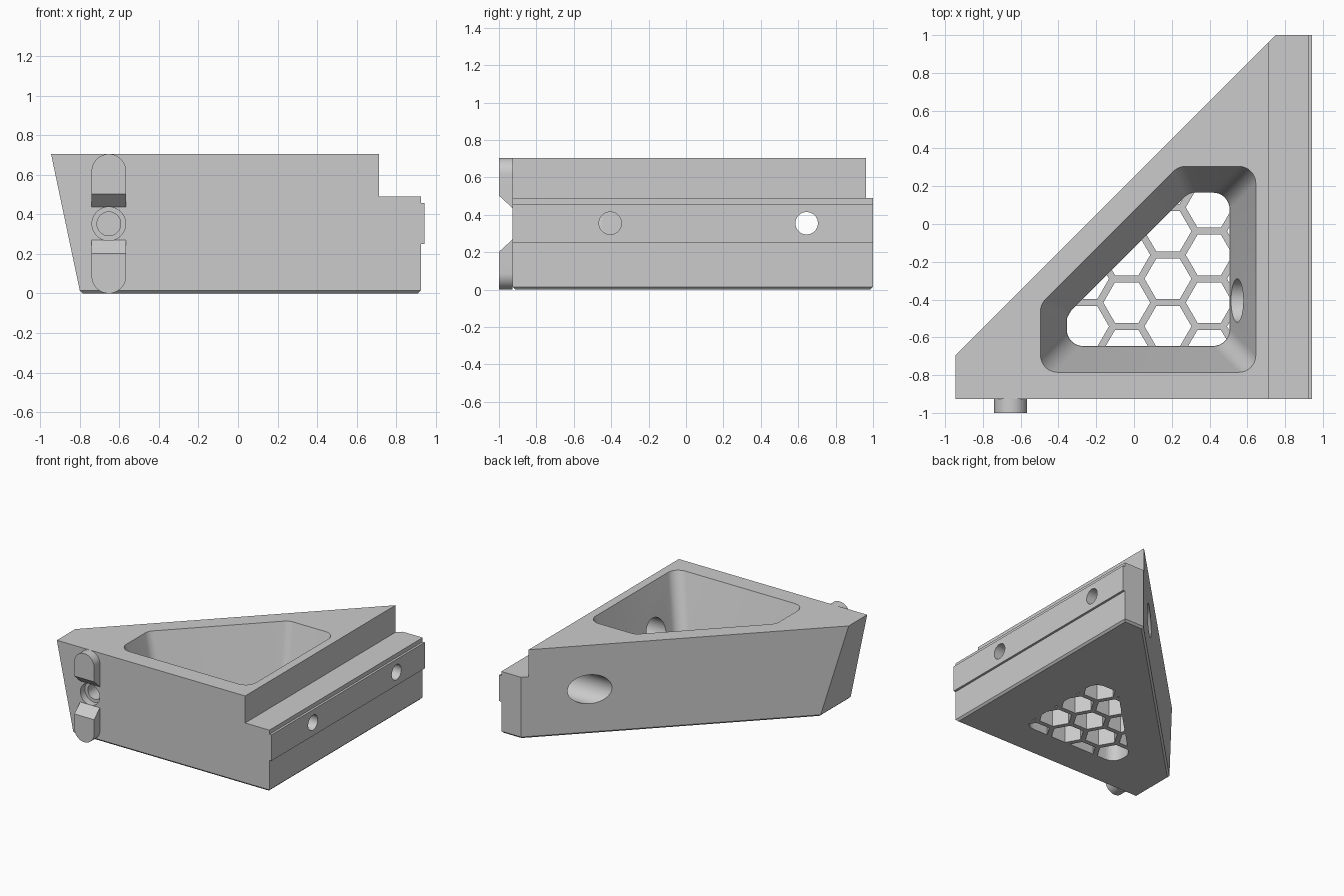
import bpy
import bmesh
from math import cos, sin, pi, tan, radians
from mathutils import Vector

cube = bpy.data.objects.get("Cube")
if cube:
    bpy.data.objects.remove(cube, do_unlink=True)

grey = bpy.data.materials.new("light_grey")
grey.use_nodes = True
grey.diffuse_color = (0.6, 0.6, 0.6, 1)
grey.node_tree.nodes["Principled BSDF"].inputs["Base Color"].default_value = (0.6, 0.6, 0.6, 1)


def loft(name, *stacks):
    """Closed solids, each skinned through a stack of matching rings."""
    bm = bmesh.new()
    for rings in stacks:
        loops = [[bm.verts.new(p) for p in ring] for ring in rings]
        n = len(loops[0])
        for a, b in zip(loops, loops[1:]):
            for i in range(n):
                j = (i + 1) % n
                bm.faces.new((a[i], a[j], b[j], b[i]))
        bm.faces.new(loops[0][::-1])
        bm.faces.new(loops[-1])
    bmesh.ops.recalc_face_normals(bm, faces=bm.faces)
    mesh = bpy.data.meshes.new(name)
    bm.to_mesh(mesh)
    bm.free()
    mesh.materials.append(grey)
    obj = bpy.data.objects.new(name, mesh)
    bpy.context.collection.objects.link(obj)
    return obj


def at_height(points, z):
    return [(p[0], p[1], z) for p in points]


def box(name, x0, x1, y0, y1, z0, z1):
    base = [(x0, y0), (x1, y0), (x1, y1), (x0, y1)]
    return loft(name, [at_height(base, z0), at_height(base, z1)])


def bore(name, axis, centre, steps, n=48):
    """Stepped round cutter along x or y; steps are (position, radius)."""
    rings = []
    for pos, r in steps:
        ring = []
        for i in range(n):
            u = centre[0] + r * cos(2 * pi * i / n)
            z = centre[1] + r * sin(2 * pi * i / n)
            ring.append((pos, u, z) if axis == "x" else (u, pos, z))
        rings.append(ring)
    return loft(name, rings)


def inset(points, d):
    """Move every side of a counter-clockwise convex outline inward."""
    pts = [Vector(p) for p in points]
    out = []
    for i, p in enumerate(pts):
        e1 = (p - pts[i - 1]).normalized()
        e2 = (pts[(i + 1) % len(pts)] - p).normalized()
        n1, n2 = Vector((-e1.y, e1.x)), Vector((-e2.y, e2.x))
        out.append(p + (n1 + n2) * d / (1 + n1.dot(n2)))
    return out


def rounded(points, r, steps=8):
    """Replace each corner of a convex outline with an arc."""
    pts = [Vector(p) for p in points]
    out = []
    for i, p in enumerate(pts):
        e1 = (p - pts[i - 1]).normalized()
        e2 = (pts[(i + 1) % len(pts)] - p).normalized()
        turn = e1.angle(e2)
        start = p - e1 * r * tan(turn / 2)
        normal = Vector((-e1.y, e1.x))
        for k in range(steps + 1):
            a = turn * k / steps
            out.append(start + e1 * r * sin(a) + normal * r * (1 - cos(a)))
    return out


def boolean(obj, cutter, operation="DIFFERENCE", keep=False):
    mod = obj.modifiers.new("cut", "BOOLEAN")
    mod.operation = operation
    mod.solver = "EXACT"
    mod.object = cutter
    deps = bpy.context.evaluated_depsgraph_get()
    mesh = bpy.data.meshes.new_from_object(obj.evaluated_get(deps))
    obj.modifiers.clear()
    obj.data = mesh
    if not keep:
        bpy.data.objects.remove(cutter, do_unlink=True)


HEIGHT, FRONT, SIDE = 0.705, -0.927, 0.925


# Wedge body: sloped left end and a small chamfer round the base
def footprint(left):
    return [(left, FRONT), (SIDE, FRONT), (SIDE, 1), (0.75, 1), (left, left + 0.25)]


low = footprint(-0.80)
body = loft("wedge_body", [at_height(inset(low, 0.015), 0), at_height(low, 0.015),
                           at_height(footprint(-0.945), HEIGHT)])
boolean(body, box("step_cutter", 0.712, 1.2, -1.2, 1.2, 0.49, 1))

# Tapered pocket above a thick floor
FLOOR = 0.22
rim = [(-0.495, -0.785), (0.645, -0.785), (0.645, 0.305), (0.235, 0.305), (-0.495, -0.425)]
base = inset(rim, 0.137)
slope = 0.137 / (HEIGHT - FLOOR)
over = 0.05
pocket = loft("pocket_cutter", [at_height(rounded(base, 0.09), FLOOR),
                                at_height(rounded(inset(rim, -slope * over), 0.09), HEIGHT + over)])
boolean(body, pocket)

# Honeycomb openings clipped to the pocket outline
PITCH, HEX_R = 0.252, 0.124
stacks = []
for col in range(-3, 3):
    cx = 0.18 + col * PITCH * sin(pi / 3)
    for row in range(-3, 4):
        cy = -0.29 + (row + 0.5 * (col % 2)) * PITCH
        cell = [(cx + HEX_R * cos(k * pi / 3), cy + HEX_R * sin(k * pi / 3)) for k in range(6)]
        stacks.append([at_height(cell, -0.1), at_height(cell, FLOOR + 0.03)])
cells = loft("honeycomb_cutter", *stacks)
outline = rounded(inset(base, 0.002), 0.088)
boolean(cells, loft("clip", [at_height(outline, -0.2), at_height(outline, FLOOR + 0.1)]), "INTERSECT")
boolean(body, cells)

# Side rail, bolted through with two counterbored holes
rail = box("side_rail", SIDE, 0.943, FRONT, 1, 0.25, 0.457)
for y, start in ((-0.405, 0.3), (0.645, 0.1)):
    cutter = bore("bolt_cutter", "x", (y, 0.355),
                  [(start, 0.115), (0.78, 0.115), (0.78, 0.06), (1.2, 0.06)])
    boolean(body, cutter, keep=True)
    boolean(rail, cutter)

# Stepped blind hole in the front
PEG_X = -0.653
boolean(body, bore("front_hole_cutter", "y", (PEG_X, 0.352),
                   [(-1.1, 0.085), (-0.87, 0.085), (-0.87, 0.06), (-0.7, 0.06)]))

# Pair of round-ended locating keys, mirrored about mid height
HALF = 0.087


def key_ring(y, z_end, flip):
    ring = [(PEG_X - HALF, z_end), (PEG_X + HALF, z_end)]
    for k in range(25):
        a = pi * k / 24
        ring.append((PEG_X + HALF * cos(a), HEIGHT - HALF + HALF * sin(a)))
    return [(x, y, HEIGHT - z if flip else z) for x, z in ring]


keys = [loft(name, [key_ring(-1, 0.503, flip), key_ring(FRONT, 0.436, flip)])
        for name, flip in (("upper_key", False), ("lower_key", True))]

# Smooth the round walls, keep edges crisp
bpy.ops.object.select_all(action="DESELECT")
for obj in [body, rail] + keys:
    obj.select_set(True)
bpy.context.view_layer.objects.active = body
bpy.ops.object.shade_smooth_by_angle(angle=radians(25))
